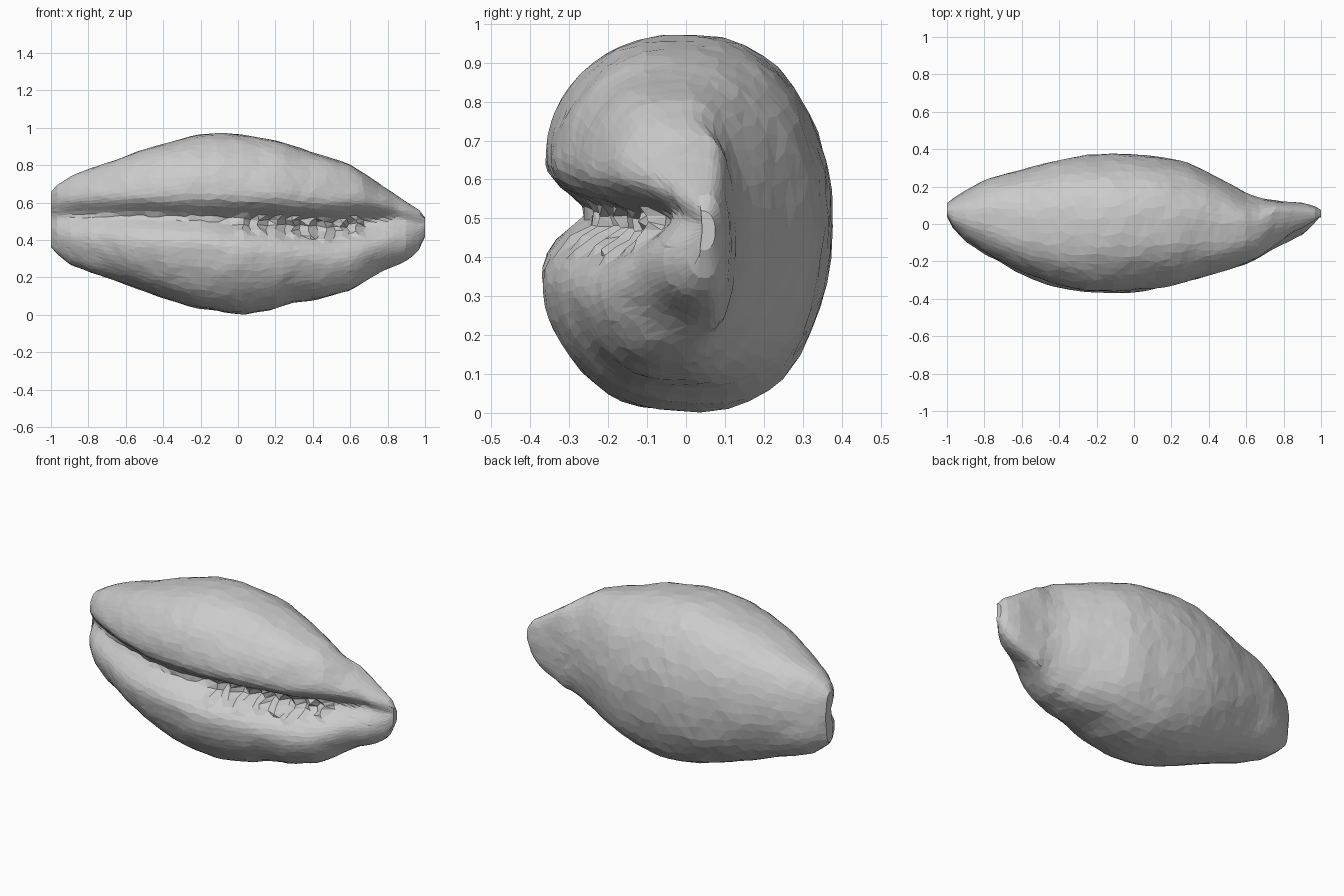
import bpy, bmesh, math, random
from mathutils import Vector, noise

if "Cube" in bpy.data.objects:
    bpy.data.objects.remove(bpy.data.objects["Cube"])

random.seed(4)
SECTIONS, SIDES = 50, 56

# outline of the shell along x: (x, z top, z bottom, y back, y front)
OUTLINE = [
    (-1.0, .66, .36, .11, .03), (-.98, .69, .33, .13, -.02), (-.9, .74, .27, .18, -.10),
    (-.8, .78, .23, .235, -.17), (-.6, .85, .165, .29, -.275), (-.4, .915, .09, .345, -.345),
    (-.25, .96, .045, .37, -.37), (-.1, .973, .015, .38, -.377), (0, .965, .0, .375, -.37),
    (.2, .93, .03, .35, -.34), (.3, .9, .06, .325, -.315), (.45, .855, .09, .245, -.275),
    (.6, .805, .13, .165, -.225), (.7, .745, .19, .135, -.185), (.8, .67, .25, .12, -.135),
    (.9, .605, .29, .11, -.07), (.96, .57, .33, .095, -.01), (1.0, .52, .42, .075, .05)]

# long opening on the front: (x, centre z, depth, half width above, half width below)
GROOVE = [
    (-1.0, .52, .03, .06, .06), (-.85, .53, .07, .06, .065), (-.5, .53, .09, .06, .065),
    (-.2, .515, .10, .065, .065), (.05, .505, .15, .06, .07), (.3, .49, .18, .06, .08),
    (.5, .48, .16, .065, .09), (.7, .50, .13, .065, .10), (.85, .51, .07, .06, .09),
    (1.0, .48, .0, .05, .05)]


def sample(table, x):
    for a, b in zip(table, table[1:]):
        if x <= b[0]:
            t = (x - a[0]) / (b[0] - a[0])
            return [p + (q - p) * t for p, q in zip(a[1:], b[1:])]
    return table[-1][1:]


def shell_point(x, u, row):
    top, bottom, back, front = sample(OUTLINE, x)
    gz, depth, w_up, w_low = sample(GROOVE, x)
    # points are packed closer together around the opening
    a = u + .45 * math.sin(u)
    c, s = math.cos(a), math.sin(a)
    # the lip at the right end is flat behind and widest near its back
    flat = min(max((x - .66) / .08, 0), 1)
    ym = (back + front) / 2 + .02 * (back - front)
    ym += (back - .05 - ym) * flat * .75
    zm, half = (top + bottom) / 2, (top - bottom) / 2
    z = zm + half * s
    if c < 0:
        y = ym + (front * 1.05 - ym) * abs(c) ** (.70 + .2 * flat)
        d = z - gz
        w = w_up if d > 0 else w_low
        cut = math.exp(-abs(d / w) ** 1.7)
        # teeth along the lower edge of the opening
        if 0 < x < .7 and -.08 < d < .02 and row % 2:
            cut *= random.uniform(.65, .85)
        # rounded shoulders either side of the opening
        valley = .085 * half * math.exp(-(d / (.28 * half)) ** 2)
        y = min(y + depth * cut + valley, back - .03)
    else:
        y = ym + (back - ym) * c ** ((.88 if s > 0 else .8) - .15 * flat)
        # crease where the lip leaves the body
        z = zm + (z - zm) * (1 - .07 * c ** .5 * math.exp(-((x - .72) / .04) ** 2))
    return Vector((x, y, z))


bm = bmesh.new()
rings = []
for i in range(SECTIONS):
    # sections gather slightly towards both ends
    t = i / (SECTIONS - 1)
    x = .8 * (2 * t - 1) - .2 * math.cos(math.pi * t)
    slack = .012 * min(1, (1 - abs(x)) / .15)
    ring = []
    for j in range(SIDES):
        u = math.tau * (j + random.uniform(-.25, .25)) / SIDES
        px = x + random.uniform(-slack, slack)
        p = shell_point(px, u, i)
        # gentle lumps and chipped facets
        lump = noise.noise(p * 5) * .009 + noise.noise(p * 14) * .005
        out = Vector((0, p.y, p.z - .49))
        if out.length > .08:
            p += out.normalized() * lump
        p.z = max(p.z, 0)
        ring.append(bm.verts.new(p))
    rings.append(ring)

for a, b in zip(rings, rings[1:]):
    for j in range(SIDES):
        k = (j + 1) % SIDES
        bm.faces.new((a[j], a[k], b[k], b[j]))
bm.faces.new(rings[0])
bm.faces.new(rings[-1])
bmesh.ops.triangulate(bm, faces=bm.faces[:])
bmesh.ops.recalc_face_normals(bm, faces=bm.faces[:])

mesh = bpy.data.meshes.new("shell")
bm.to_mesh(mesh)
bm.free()
shell = bpy.data.objects.new("shell", mesh)
bpy.context.collection.objects.link(shell)
